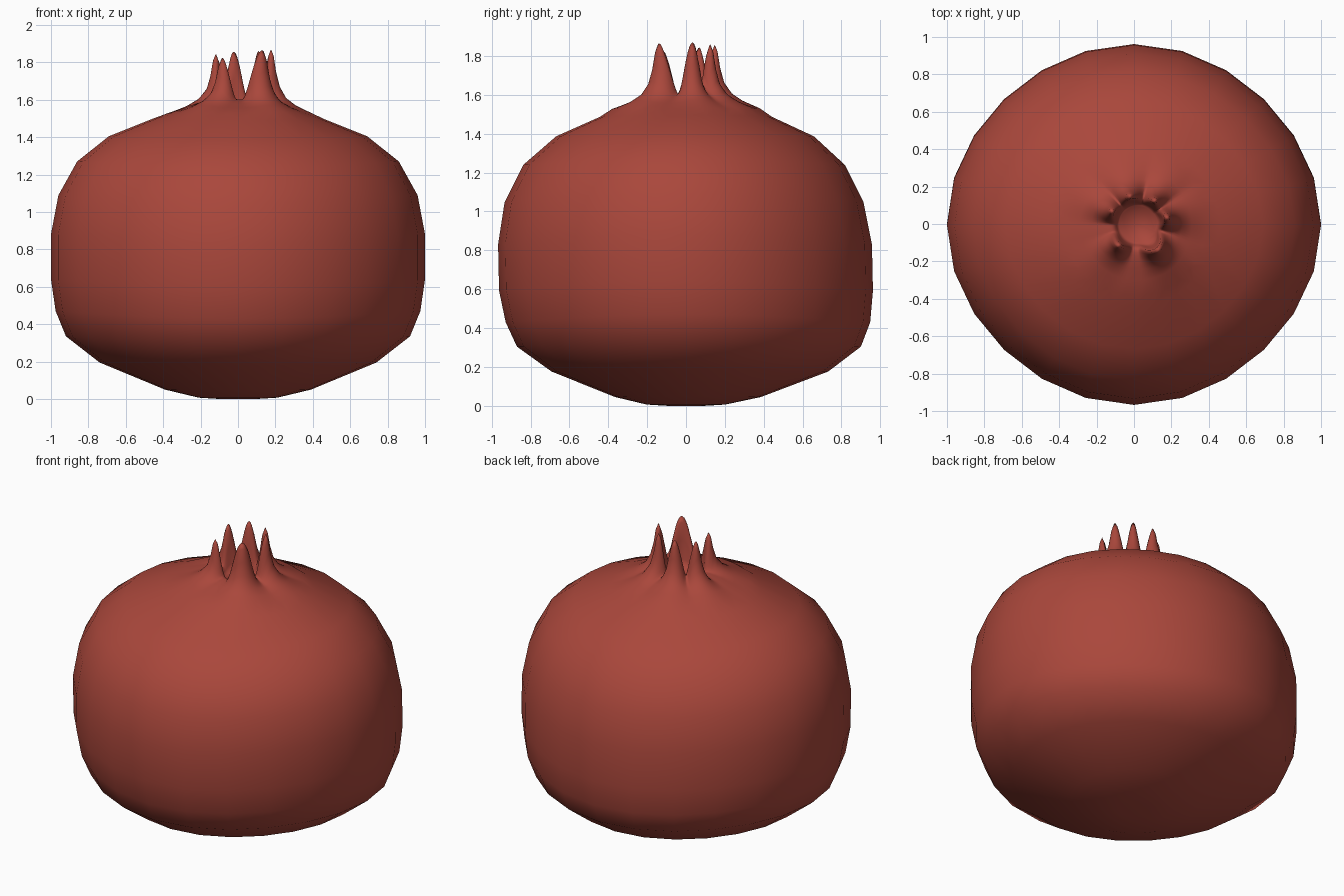
import bpy, bmesh, math

if "Cube" in bpy.data.objects:
    bpy.data.objects.remove(bpy.data.objects["Cube"])

skin = bpy.data.materials.new("pomegranate red")
skin.diffuse_color = (0.40, 0.063, 0.044, 1)
skin.use_nodes = True
skin.node_tree.nodes["Principled BSDF"].inputs["Base Color"].default_value = skin.diffuse_color

SIDES, SUB = 24, 5          # fruit facets, and fine columns per facet for the crown

# Fruit outline from the base up: radius, height, y shift
BODY = [(0.10, 0.0, 0), (0.21, 0.007, 0), (0.39, 0.05, 0.01), (0.74, 0.195, 0.02),
        (0.92, 0.335, 0.015), (0.975, 0.47, 0.01), (1.0, 0.64, 0.0),
        (1.0, 0.88, -0.005), (0.96, 1.09, -0.01), (0.86, 1.27, -0.01),
        (0.69, 1.405, -0.005), (0.46, 1.497, 0)]
# Crown outline, over the outside and down into the cup:
# radius and height in a gap, then radius and height along a sepal
CROWN = [(0.38, 1.528, 0.38, 1.533), (0.30, 1.555, 0.295, 1.572), (0.24, 1.58, 0.24, 1.61),
         (0.20, 1.592, 0.20, 1.67), (0.17, 1.60, 0.18, 1.75), (0.152, 1.602, 0.168, 1.83),
         (0.14, 1.602, 0.154, 1.865), (0.13, 1.598, 0.14, 1.83), (0.12, 1.59, 0.128, 1.72),
         (0.112, 1.57, 0.116, 1.60), (0.10, 1.55, 0.10, 1.55)]
# Sepals: direction in degrees, half width in degrees, height factor, extra reach
SEPALS = [(-52, 37, 1.0, 0.022), (12, 29, 1.02, 0.006), (54, 25, 0.98, 0.0),
          (106, 30, 0.97, 0.0), (154, 27, 0.92, 0.0), (228, 31, 0.84, 0.0)]


def body_point(r, z, dy, k):
    a = 2 * math.pi * k / SIDES
    r *= 1 - 0.018 * math.sin(2 * a) ** 2
    drop = 0.05 * math.sin(a) ** 2 * max(0, math.sin(math.pi * z / 1.6))
    return (r * math.cos(a), dy + 0.962 * r * math.sin(a), max(0, z - drop))


def sepal_at(deg):
    """Strength, height factor and reach of the sepal at this direction."""
    best = (0, 1, 0)
    for d, half, tall, reach in SEPALS:
        u = abs((deg - d + 180) % 360 - 180) / half
        if u < 1:
            f = math.cos(math.pi * u / 2) ** 1.8
            if f > best[0]:
                best = (f, tall, reach)
    return best


bm = bmesh.new()

# Fruit rings
rows = [[bm.verts.new(body_point(r, z, dy, k)) for k in range(SIDES)] for r, z, dy in BODY]

# Crown rings, finer, pulled up into pointed sepals
n = SIDES * SUB
crown = []
for ri, (rg, zg, rs, zs) in enumerate(CROWN):
    blend = min(1, (ri + 1) / 4)
    ring = []
    for i in range(n):
        deg = 360 * i / n
        a = math.radians(deg)
        f, tall, reach = sepal_at(deg)
        r = rg + (rs + reach * blend - rg) * f
        z = zg + (zs - zg) * f * tall
        ring.append(bm.verts.new((0.02 * blend + r * math.cos(a), r * math.sin(a), z)))
    crown.append(ring)


def bridge(a, b):
    for i in range(len(a)):
        j = (i + 1) % len(a)
        bm.faces.new((a[i], a[j], b[j], b[i]))


for a, b in zip(rows, rows[1:]):
    bridge(a, b)
for a, b in zip(crown, crown[1:]):
    bridge(a, b)

# Fan from each coarse fruit edge to the fine crown ring
top, low = rows[-1], crown[0]
for k in range(SIDES):
    s, nxt = k * SUB, (k + 1) % SIDES
    mid = SUB // 2
    for i in range(SUB):
        owner = top[k] if i <= mid else top[nxt]
        bm.faces.new((owner, low[(s + i + 1) % n], low[s + i]))
    bm.faces.new((top[k], top[nxt], low[s + mid + 1]))

# Flat base and cup floor
bm.faces.new(rows[0][::-1])
bm.faces.new(crown[-1])

bmesh.ops.recalc_face_normals(bm, faces=bm.faces)
for f in bm.faces:
    f.smooth = True
mesh = bpy.data.meshes.new("pomegranate_fruit")
bm.to_mesh(mesh)
bm.free()
mesh.materials.append(skin)
fruit = bpy.data.objects.new("pomegranate_fruit", mesh)
bpy.context.collection.objects.link(fruit)
